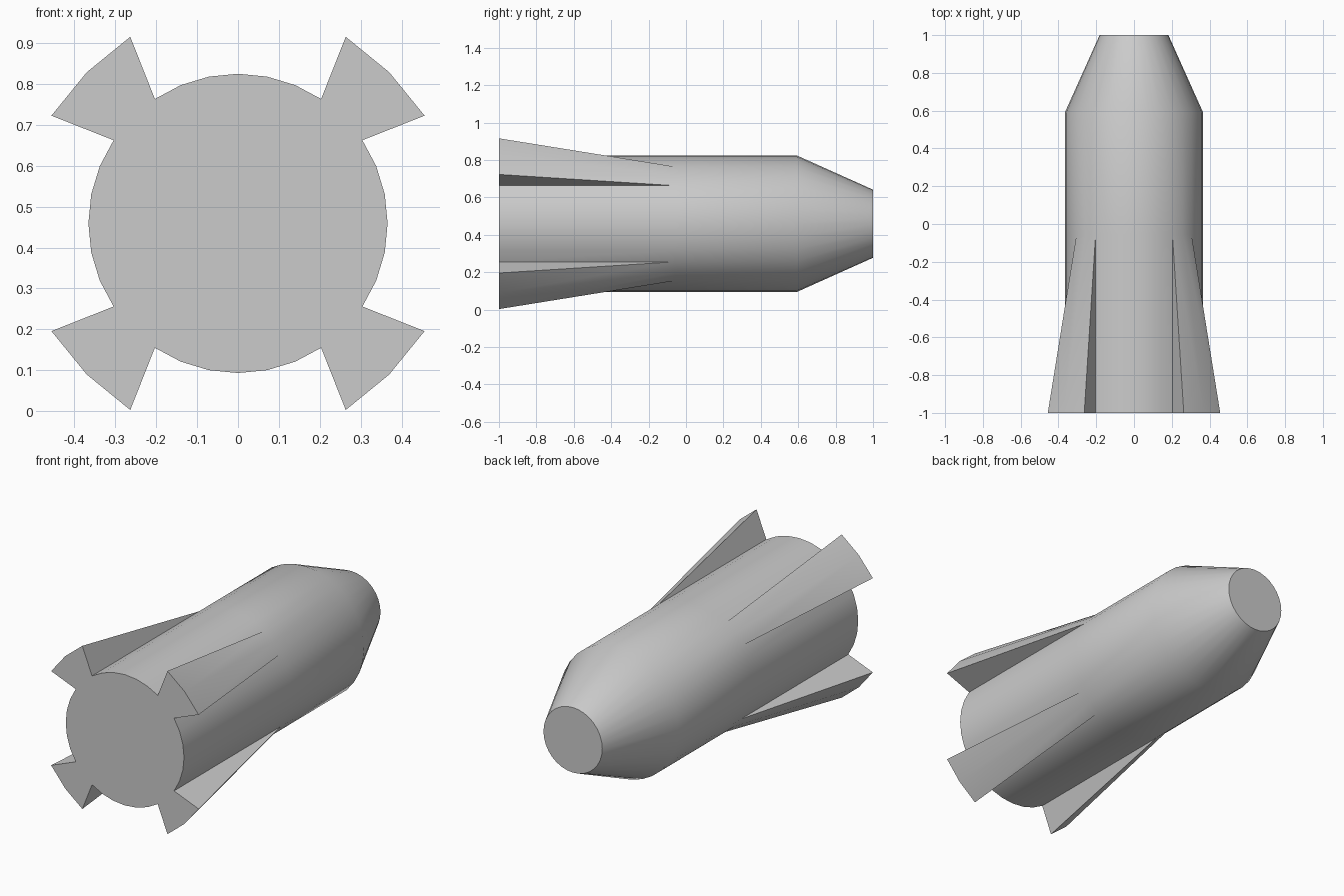
import bpy, bmesh
from math import sin, cos, radians

if "Cube" in bpy.data.objects:
    bpy.data.objects.remove(bpy.data.objects["Cube"])

N = 32            # sides of the hull
STEP = 360 / N
R = 0.366         # hull radius
ZC = 0.459        # height of the hull axis

bm = bmesh.new()


def vert(r, deg, y):
    a = radians(deg)
    return bm.verts.new((r * cos(a), y, ZC + r * sin(a)))


def ring(r, y):
    return [vert(r, k * STEP, y) for k in range(N)]


# hull: fin tip ring, shoulder ring and blunt nose ring
mid, shoulder, nose = ring(R, -0.055), ring(R, 0.59), ring(0.182, 1.0)
for a, b in ((mid, shoulder), (shoulder, nose)):
    for k in range(N):
        j = (k + 1) % N
        bm.faces.new((a[k], a[j], b[j], b[k]))
bm.faces.new(nose)

# tail outline: hull circle with a flared fin at each diagonal
lead, trail, outline = [], [], []
for k in range(N):
    d, m = k * STEP, k % 8
    if m == 3:      # fin starts: root then flared corner
        root, tip = vert(R, d, -1), vert(0.527, d - 3.75, -1)
        lead.append(root)
        trail.append(tip)
        outline += [root, tip]
        bm.faces.new((root, tip, mid[k]))
    elif m == 5:    # fin ends: flared corner then root
        tip, root = vert(0.527, d + 3.75, -1), vert(R, d, -1)
        lead.append(tip)
        trail.append(root)
        outline += [tip, root]
        bm.faces.new((tip, root, mid[k]))
    else:
        v = vert(0.523 if m == 4 else R, d, -1)
        lead.append(v)
        trail.append(v)
        outline.append(v)

# rear panels, including the sloping outer faces of the fins
for k in range(N):
    j = (k + 1) % N
    bm.faces.new((trail[k], lead[j], mid[j], mid[k]))
bm.faces.new(outline)

bmesh.ops.recalc_face_normals(bm, faces=bm.faces)
mesh = bpy.data.meshes.new("finned_hull")
bm.to_mesh(mesh)
bm.free()
hull = bpy.data.objects.new("finned_hull", mesh)
bpy.context.collection.objects.link(hull)
bpy.context.view_layer.objects.active = hull
hull.select_set(True)
bpy.ops.object.shade_smooth_by_angle(angle=radians(30))
